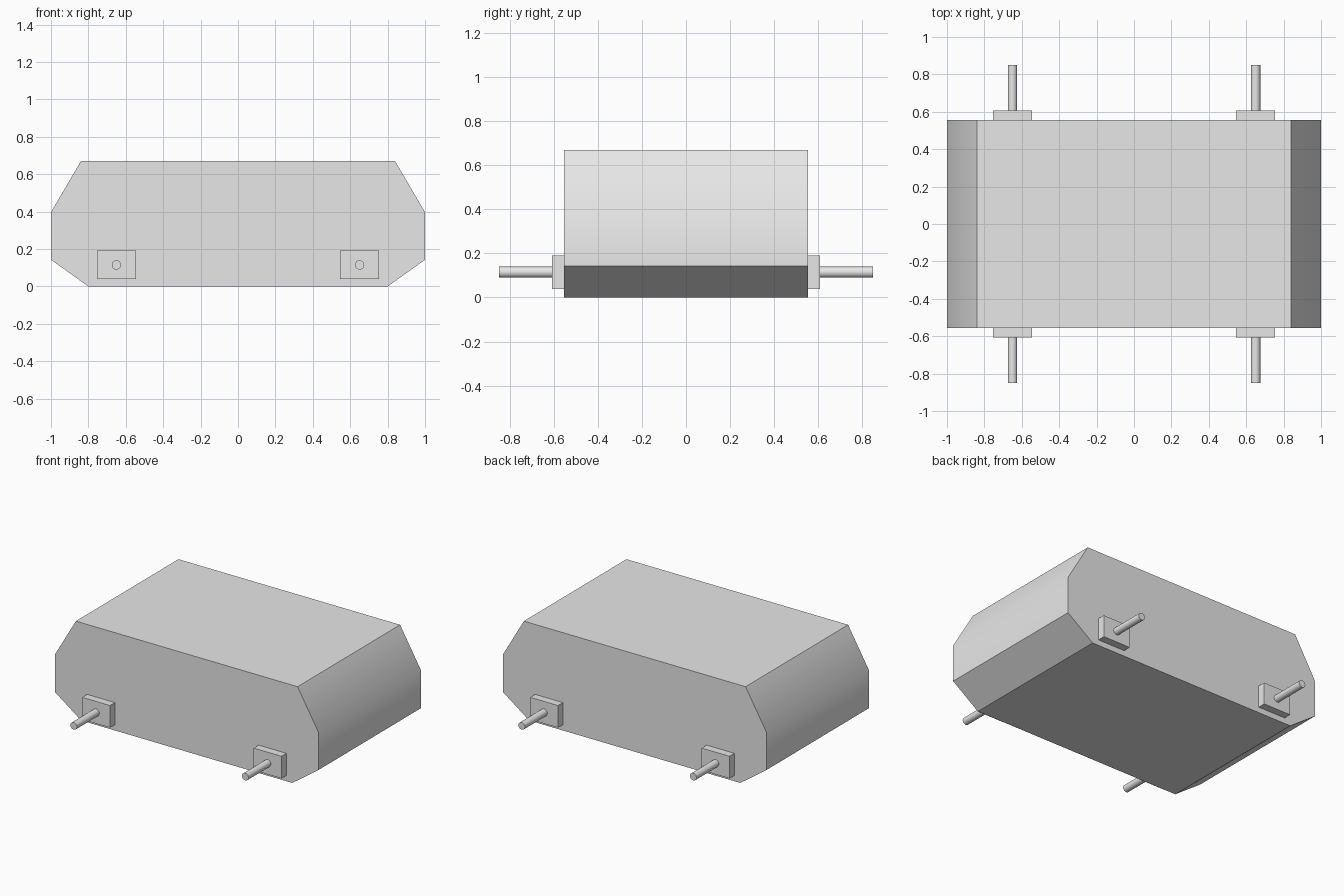
import bpy
import bmesh
import math

cube = bpy.data.objects.get("Cube")
if cube:
    bpy.data.objects.remove(cube, do_unlink=True)

# Single light grey finish
grey = bpy.data.materials.new("light grey")
grey.use_nodes = True
colour = (0.8, 0.8, 0.8, 1)
grey.diffuse_color = colour
grey.node_tree.nodes["Principled BSDF"].inputs["Base Color"].default_value = colour

HALF_DEPTH = 0.555
AXLE_X, AXLE_Z = 0.65, 0.115


def finish(obj, name):
    obj.name = name
    obj.data.materials.append(grey)
    bpy.ops.object.select_all(action="DESELECT")
    obj.select_set(True)
    bpy.context.view_layer.objects.active = obj
    bpy.ops.object.shade_smooth_by_angle(angle=math.radians(35))


# Chamfered body: half profile mirrored in x, extruded along y
half = [(0.8, 0), (1, 0.143), (1, 0.397), (0.84, 0.67)]
profile = half + [(-x, z) for x, z in reversed(half)]
bm = bmesh.new()
face = bm.faces.new([bm.verts.new((x, -HALF_DEPTH, z)) for x, z in profile])
side = bmesh.ops.extrude_face_region(bm, geom=[face])
bmesh.ops.translate(bm, vec=(0, 2 * HALF_DEPTH, 0),
                    verts=[v for v in side["geom"] if isinstance(v, bmesh.types.BMVert)])
bmesh.ops.recalc_face_normals(bm, faces=bm.faces)
mesh = bpy.data.meshes.new("body")
bm.to_mesh(mesh)
bm.free()
body = bpy.data.objects.new("body", mesh)
bpy.context.collection.objects.link(body)
finish(body, "body")

# Mounting blocks and axle pins at the four corners
for depth, sy in (("front", -1), ("back", 1)):
    for flank, sx in (("right", -1), ("left", 1)):
        label = f"{depth}_{flank}"

        bpy.ops.mesh.primitive_cube_add(size=1, location=(sx * AXLE_X, sy * 0.58, AXLE_Z))
        block = bpy.context.object
        block.scale = (0.21, 0.056, 0.152)
        bpy.ops.object.transform_apply(location=False, rotation=False, scale=True)
        finish(block, f"{label}_axle_block")

        bpy.ops.mesh.primitive_cylinder_add(
            vertices=24, radius=0.025, depth=0.25,
            location=(sx * AXLE_X, sy * 0.725, AXLE_Z), rotation=(math.pi / 2, 0, 0))
        finish(bpy.context.object, f"{label}_axle_pin")
